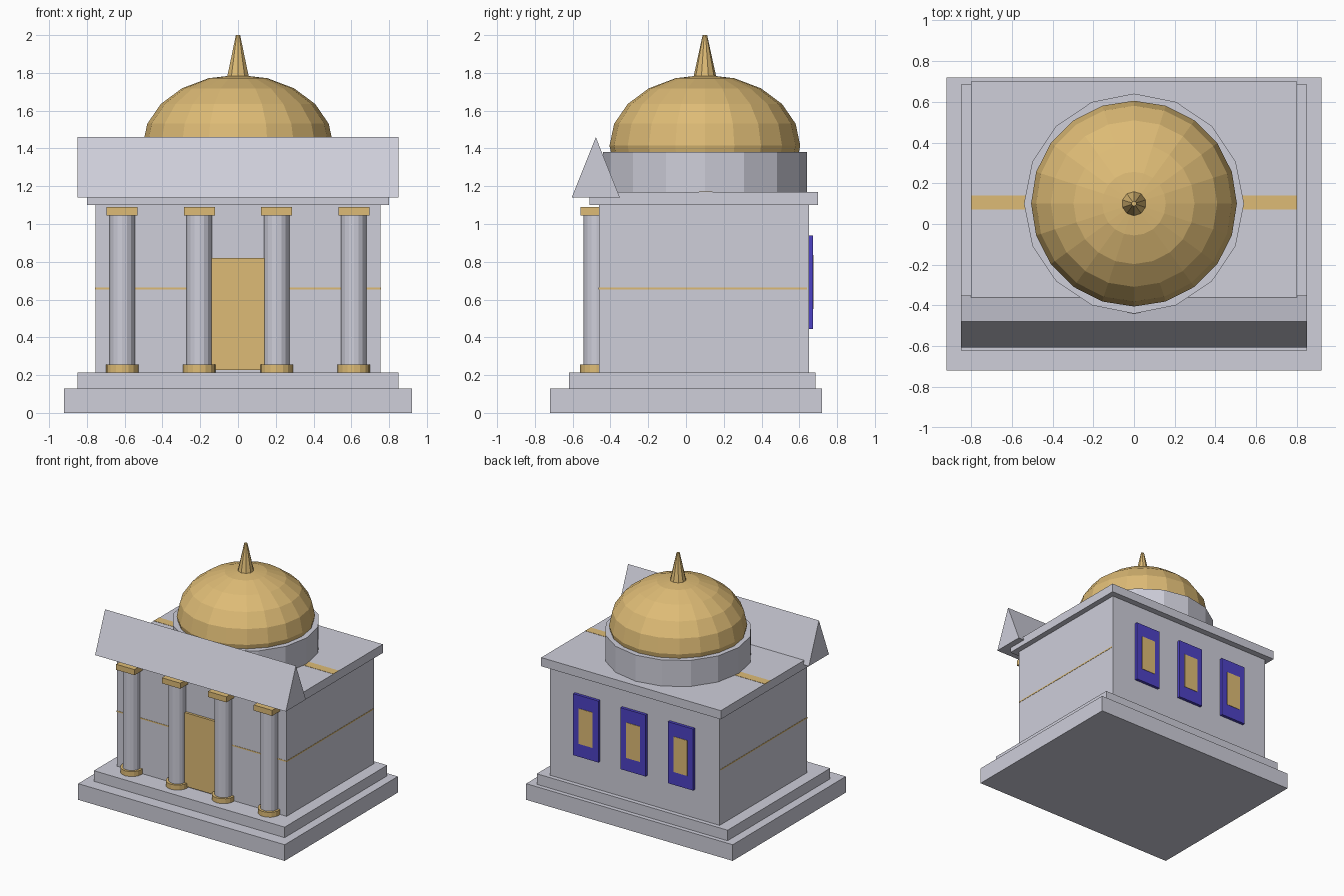
import bpy, bmesh, math
from mathutils import Matrix

if "Cube" in bpy.data.objects:
    bpy.data.objects.remove(bpy.data.objects["Cube"])


def material(name, rgb):
    m = bpy.data.materials.new(name)
    m.diffuse_color = (*rgb, 1)
    m.use_nodes = True
    m.node_tree.nodes["Principled BSDF"].inputs["Base Color"].default_value = m.diffuse_color
    return m


STONE = material("pale_stone", (0.62, 0.62, 0.70))
GOLD = material("gold", (0.73, 0.50, 0.18))
BLUE = material("deep_blue", (0.075, 0.055, 0.56))


def finish(name, bm, mat):
    bmesh.ops.recalc_face_normals(bm, faces=bm.faces)
    me = bpy.data.meshes.new(name)
    bm.to_mesh(me)
    bm.free()
    me.materials.append(mat)
    ob = bpy.data.objects.new(name, me)
    bpy.context.collection.objects.link(ob)
    return ob


def box(name, x0, x1, y0, y1, z0, z1, mat):
    bm = bmesh.new()
    mtx = Matrix.Translation(((x0 + x1) / 2, (y0 + y1) / 2, (z0 + z1) / 2))
    mtx = mtx @ Matrix.Diagonal((x1 - x0, y1 - y0, z1 - z0, 1))
    bmesh.ops.create_cube(bm, size=1, matrix=mtx)
    return finish(name, bm, mat)


def cylinder(name, x, y, z0, z1, r0, r1, sides, mat):
    bm = bmesh.new()
    bmesh.ops.create_cone(bm, cap_ends=True, segments=sides, radius1=r0, radius2=r1,
                          depth=z1 - z0, matrix=Matrix.Translation((x, y, (z0 + z1) / 2)))
    return finish(name, bm, mat)


# Stepped base, hall and roof slab
box("lower_step", -0.92, 0.92, -0.72, 0.72, 0, 0.13, STONE)
box("upper_step", -0.85, 0.85, -0.62, 0.685, 0.13, 0.215, STONE)
box("hall", -0.755, 0.755, -0.46, 0.65, 0.215, 1.10, STONE)
box("roof_slab", -0.80, 0.80, -0.51, 0.70, 1.10, 1.17, STONE)

# Thin gold trim on the roof and around the hall
box("roof_stripe", -0.80, 0.80, 0.07, 0.14, 1.165, 1.172, GOLD)
box("wall_line", -0.757, 0.757, -0.462, 0.64, 0.653, 0.663, GOLD)

# Pediment: triangular prism running along x
bm = bmesh.new()
tri = [bm.verts.new((-0.85, y, z)) for y, z in ((-0.605, 1.14), (-0.35, 1.14), (-0.4775, 1.46))]
face = bm.faces.new(tri)
ext = bmesh.ops.extrude_face_region(bm, geom=[face], use_keep_orig=True)
bmesh.ops.translate(bm, vec=(1.7, 0, 0),
                    verts=[g for g in ext["geom"] if isinstance(g, bmesh.types.BMVert)])
finish("pediment", bm, STONE)

# Four columns with round bases and square capitals
for i, x in enumerate((-0.613, -0.205, 0.205, 0.613)):
    y = -0.475
    cylinder(f"column_base_{i}", x, y, 0.215, 0.255, 0.086, 0.086, 16, GOLD)
    cylinder(f"column_shaft_{i}", x, y, 0.255, 1.045, 0.067, 0.067, 16, STONE)
    box(f"column_capital_{i}", x - 0.082, x + 0.082, y - 0.083, y + 0.083, 1.045, 1.09, GOLD)

# Door
box("door", -0.14, 0.14, -0.48, -0.45, 0.228, 0.82, GOLD)

# Rear windows with gold panels
for i, x in enumerate((-0.422, 0, 0.422)):
    box(f"window_frame_{i}", x - 0.112, x + 0.112, 0.64, 0.673, 0.445, 0.94, BLUE)
    box(f"window_panel_{i}", x - 0.062, x + 0.062, 0.67, 0.676, 0.55, 0.835, GOLD)

# Drum, dome and spire
cylinder("drum", 0, 0.10, 1.17, 1.38, 0.54, 0.54, 16, STONE)
bm = bmesh.new()
bmesh.ops.create_uvsphere(bm, u_segments=20, v_segments=10, radius=1,
                          matrix=Matrix.Translation((0, 0.10, 1.415)) @ Matrix.Diagonal((0.505, 0.505, 0.375, 1)))
finish("dome", bm, GOLD)
cylinder("spire", 0, 0.10, 1.78, 2.0, 0.06, 0.012, 10, GOLD)
